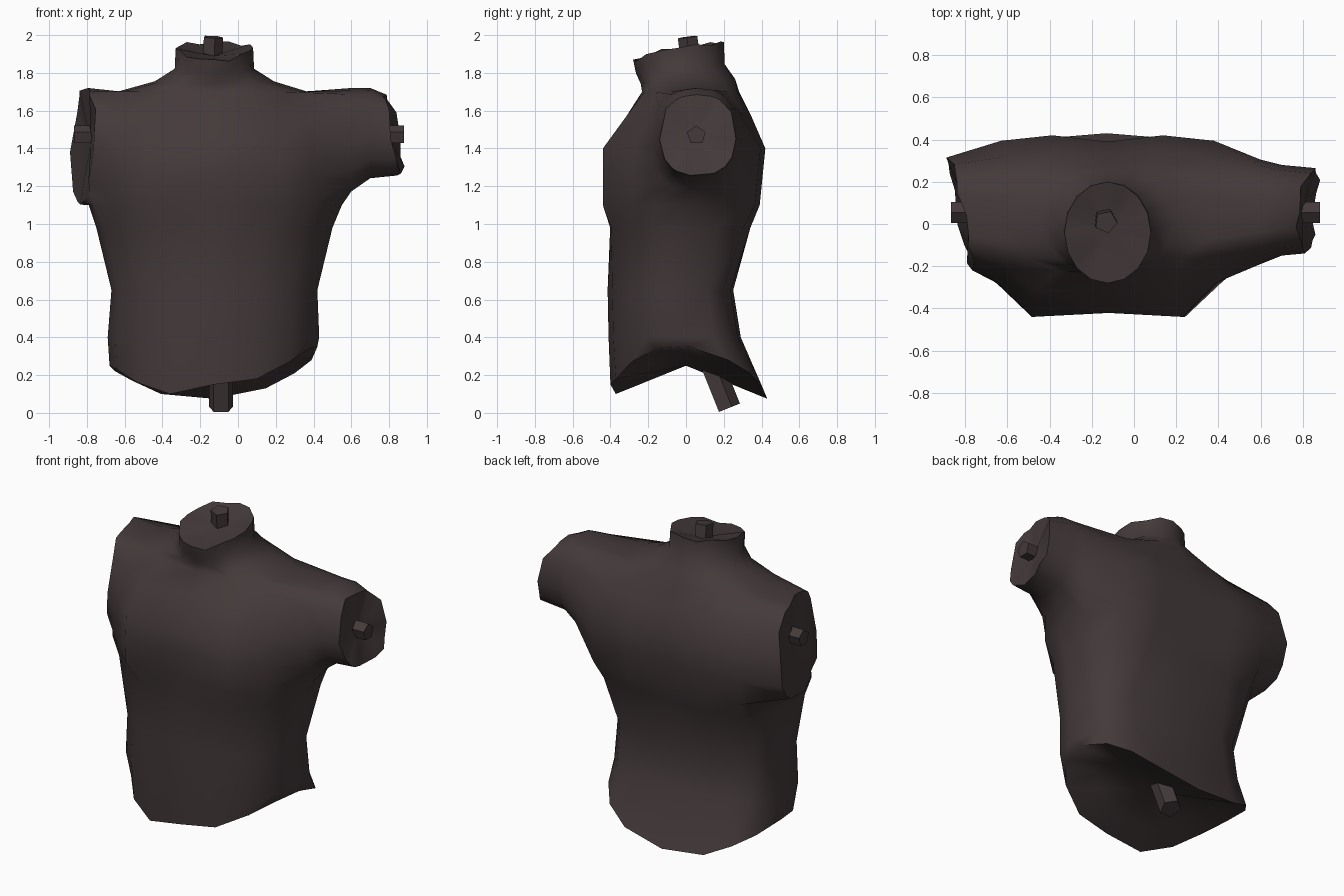
import bpy, bmesh, math
from mathutils import Vector

if "Cube" in bpy.data.objects:
    bpy.data.objects.remove(bpy.data.objects["Cube"])

mat = bpy.data.materials.new("dark brown")
mat.diffuse_color = (0.058, 0.042, 0.043, 1)
mat.use_nodes = True
mat.node_tree.nodes["Principled BSDF"].inputs["Base Color"].default_value = mat.diffuse_color
N = 16


def finish(name, bm, smooth):
    loose = [v for v in bm.verts if not v.link_faces]
    bmesh.ops.delete(bm, geom=loose, context='VERTS')
    bmesh.ops.recalc_face_normals(bm, faces=bm.faces)
    me = bpy.data.meshes.new(name)
    bm.to_mesh(me)
    bm.free()
    me.materials.append(mat)
    ob = bpy.data.objects.new(name, me)
    bpy.context.collection.objects.link(ob)
    if smooth:
        bpy.ops.object.select_all(action='DESELECT')
        ob.select_set(True)
        bpy.context.view_layer.objects.active = ob
        bpy.ops.object.shade_smooth_by_angle(angle=math.radians(60))


def spow(v, e):
    return math.copysign(abs(v) ** e, v)


def bridge(bm, a, b):
    n = len(a)
    for i in range(n):
        bm.faces.new((a[i], a[(i + 1) % n], b[(i + 1) % n], b[i]))


def hollow_cap(bm, rim, centre, scale):
    """Sunken end: an inner ring and a centre point."""
    c = Vector(centre)
    inner = [bm.verts.new(c + (v.co - c) * scale) for v in rim]
    bridge(bm, rim, inner)
    mid = bm.verts.new(c)
    for i in range(len(inner)):
        bm.faces.new((inner[i], inner[(i + 1) % len(inner)], mid))


bm = bmesh.new()

# Right half of the chest outline, front centre to back centre (unit size)
CHEST = [(0, -.955), (.54, -1), (.79, -.62), (.95, -.38), (1, 0),
         (.94, .48), (.77, .94), (.40, 1), (0, .93)]


def chest(k):
    i = (k + 4) % N
    return CHEST[i] if i <= 8 else (-CHEST[N - i][0], CHEST[N - i][1])


# Torso rings: z, x min, x max, y front, y back, tilt,
# squareness at front and back, chest blend
RINGS = [
    (0.00, -0.68, 0.42, -0.40, 0.43, 0, 2.2, 2.8, 0.0),   # torn waist rim
    (0.40, -0.69, 0.43, -0.41, 0.29, 0, 2.1, 3.5, 0.0),
    (0.65, -0.67, 0.42, -0.415, 0.25, 0, 2.05, 3.8, 0.0),
    (0.98, -0.75, 0.50, -0.41, 0.35, 0, 2.1, 3.2, 0.5),
    (1.10, -0.79, 0.55, -0.44, 0.39, 0, 2.8, 2.8, 1.0),
    (1.25, -0.79, 0.54, -0.44, 0.405, 0, 2.8, 2.8, 1.0),
    (1.40, -0.78, 0.53, -0.44, 0.42, 0, 2.8, 2.8, 1.0),
    (1.57, -0.75, 0.49, -0.32, 0.35, 0, 2.6, 2.6, 0.8),
    (1.70, -0.64, 0.37, -0.235, 0.285, 0, 2.2, 2.2, 0.2),
    (1.755, -0.44, 0.19, -0.24, 0.26, 0.05, 2.0, 2.0, 0.0),
    (1.825, -0.335, 0.085, -0.265, 0.205, 0.1, 2.0, 2.0, 0.0),
    (1.938, -0.33, 0.08, -0.28, 0.20, 0.12, 2.0, 2.0, 0.0),
]
WAIST_Z = [.35, .28, .21, .13, .075, .10, .17, .22,
           .25, .23, .16, .10, .15, .18, .27, .34]
rings = []
for r, (z, x0, x1, y0, y1, tilt, pf, pb, blend) in enumerate(RINGS):
    ring = []
    for k in range(N):
        a = 2 * math.pi * k / N
        p = pb if 0 < k < 8 else (pf if k > 8 else (pf + pb) / 2)
        u, v = spow(math.cos(a), 2 / p), spow(math.sin(a), 2 / p)
        cu, cv = chest(k)
        u, v = u + (cu - u) * blend, v + (cv - v) * blend
        x = (x0 + x1) / 2 + (x1 - x0) / 2 * u
        y = (y0 + y1) / 2 + (y1 - y0) / 2 * v
        zz = z + tilt * y
        if r == 0:
            zz = WAIST_Z[k]
        elif r == len(RINGS) - 1:
            zz += 0.01 * math.sin(k * 2.3) - 0.7 * max(0, -y - 0.04) ** 2
        ring.append(bm.verts.new((x, y, zz)))
    rings.append(ring)

# Torso skin, leaving two shoulder openings
LOW, TOP = 4, 8
HOLES = {14, 15, 0, 1, 6, 7, 8, 9}
for r in range(len(rings) - 1):
    for k in range(N):
        if LOW <= r < TOP and k in HOLES:
            continue
        j = (k + 1) % N
        bm.faces.new((rings[r][k], rings[r][j], rings[r + 1][j], rings[r + 1][k]))


# Shoulder stumps grown out of the openings
def stump(k0, sections, rim_x, centre):
    ks = [(k0 + i) % N for i in range(5)]
    loop = [rings[LOW][k] for k in ks]
    loop += [rings[r][ks[4]] for r in range(LOW + 1, TOP)]
    loop += [rings[TOP][k] for k in reversed(ks)]
    loop += [rings[r][ks[0]] for r in range(TOP - 1, LOW, -1)]
    base = [v.co.copy() for v in loop]
    for s, (x, y0, y1, z0, z1) in enumerate(sections):
        new = []
        for i, c in enumerate(base):
            a = math.atan2((c.z - 1.42) / 0.29, (c.y - 0.03) / 0.33)
            y = (y0 + y1) / 2 + (y1 - y0) / 2 * spow(math.cos(a), 0.85)
            z = (z0 + z1) / 2 + (z1 - z0) / 2 * spow(math.sin(a), 0.85)
            xx = rim_x(y, z, i) if s == len(sections) - 1 else x
            new.append(bm.verts.new((xx, y, z)))
        bridge(bm, loop, new)
        loop = new
    hollow_cap(bm, loop, centre, 0.6)


stump(14, [(0.60, -0.19, 0.305, 1.17, 1.72),
           (0.70, -0.15, 0.28, 1.24, 1.72),
           (0.82, -0.14, 0.265, 1.255, 1.685)],
      lambda y, z, i: 0.815 - 0.18 * (z - 1.47) + 0.25 * max(0, y - 0.1)
      + 0.012 * math.sin(i * 2.1),
      (0.80, 0.055, 1.46))
stump(6, [(-0.815, -0.22, 0.315, 1.10, 1.72)],
      lambda y, z, i: -0.822 - 0.21 * (y - 0.05) + 0.05 * (z - 1.4) + 0.012 * math.sin(i * 2.1),
      (-0.78, 0.05, 1.43))

# Sunken neck and waist ends
hollow_cap(bm, rings[-1], (-0.125, -0.02, 1.89), 0.6)
hollow_cap(bm, rings[0], (-0.12, 0.0, 0.25), 0.6)
finish("torso", bm, True)


# Five-sided bone ends
def bone(name, start, end, radius, turn=0.0):
    a, b = Vector(start), Vector(end)
    d = b - a
    bm = bmesh.new()
    bmesh.ops.create_cone(bm, cap_ends=True, segments=5, radius1=radius,
                          radius2=radius, depth=d.length)
    q = d.to_track_quat('Z', 'Y')
    for v in bm.verts:
        c, s = math.cos(turn), math.sin(turn)
        p = Vector((v.co.x * c - v.co.y * s, v.co.x * s + v.co.y * c, v.co.z))
        v.co = q @ p + (a + b) / 2
    finish(name, bm, False)


bone("neck_bone", (-0.14, 0.03, 1.84), (-0.133, 0.01, 1.99), 0.055, 0.5)
bone("right_arm_bone", (0.72, 0.055, 1.47), (0.88, 0.055, 1.47), 0.052)
bone("left_arm_bone", (-0.74, 0.055, 1.47), (-0.868, 0.055, 1.47), 0.052)
bone("spine_bone", (-0.09, 0.12, 0.285), (-0.09, 0.224, 0.025), 0.066)
